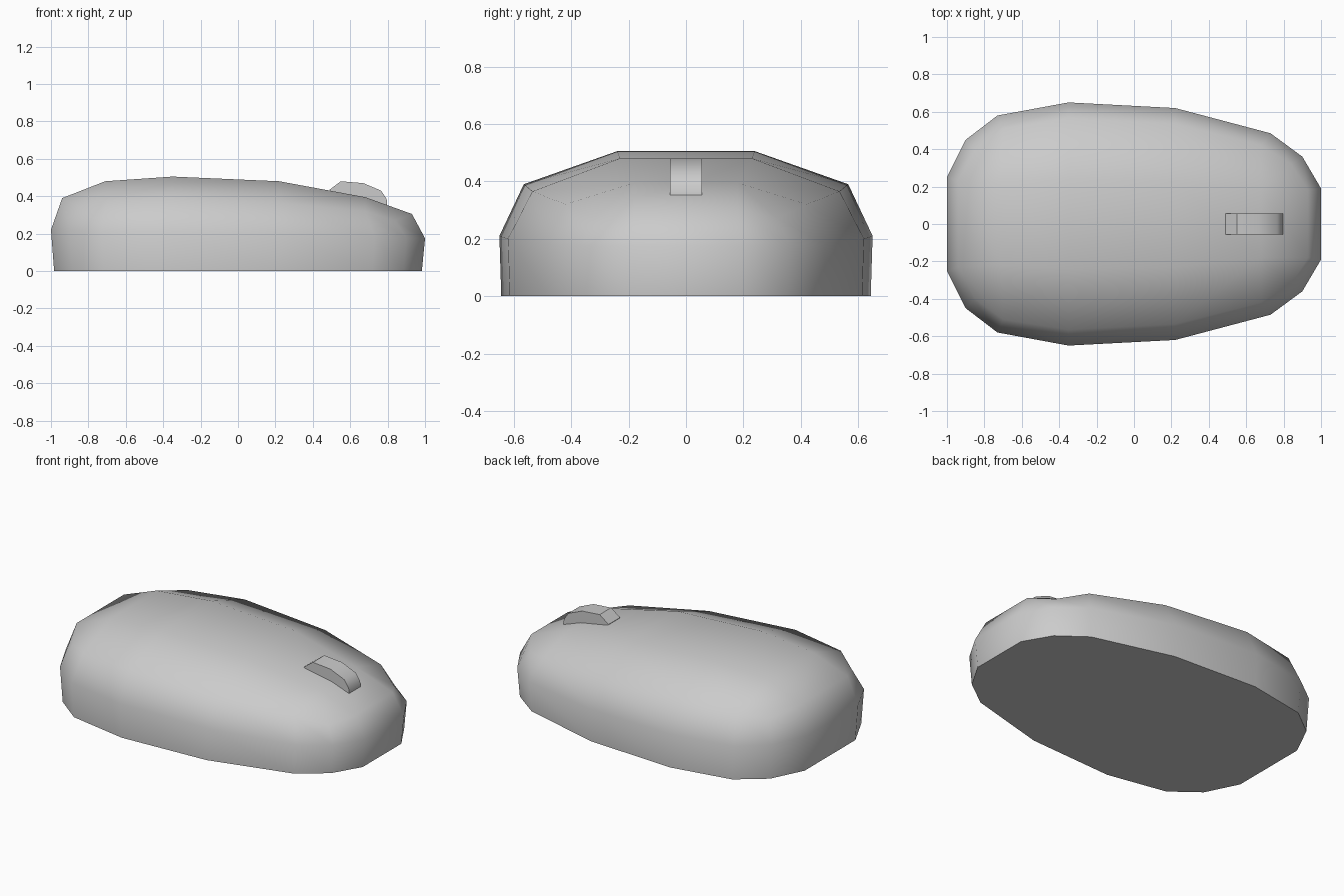
import bpy, bmesh, math

cube = bpy.data.objects.get("Cube")
if cube:
    bpy.data.objects.remove(cube, do_unlink=True)

grey = bpy.data.materials.new("light grey")
grey.use_nodes = True
colour = (0.6, 0.6, 0.6, 1)
grey.diffuse_color = colour
grey.node_tree.nodes["Principled BSDF"].inputs["Base Color"].default_value = colour


def finish(bm, name, angle):
    """Turn a bmesh into a smooth shaded object."""
    bmesh.ops.recalc_face_normals(bm, faces=bm.faces)
    mesh = bpy.data.meshes.new(name)
    bm.to_mesh(mesh)
    bm.free()
    mesh.materials.append(grey)
    obj = bpy.data.objects.new(name, mesh)
    bpy.context.collection.objects.link(obj)
    bpy.ops.object.select_all(action='DESELECT')
    obj.select_set(True)
    bpy.context.view_layer.objects.active = obj
    bpy.ops.object.shade_smooth_by_angle(angle=math.radians(angle))
    return obj


# Half outlines of the shell, from the palm end (-x) to the button end (+x)
rim = [(-1, .25, .22), (-.9, .45, .215), (-.73, .58, .21), (-.35, .65, .21),
       (.22, .62, .2), (.73, .485, .18), (.9, .36, .175), (1, .19, .175)]
shoulder = [(-.94, .23, .39), (-.85, .4, .345), (-.7, .51, .375), (-.35, .565, .39),
            (.22, .535, .365), (.68, .42, .32), (.84, .32, .27), (.93, .18, .305)]
crown = [(-.71, .22, .48), (-.35, .24, .505), (.22, .23, .48), (.68, .18, .395)]
base = [(x * .983, y * .99, 0) for x, y, z in rim]

# Body shell
bm = bmesh.new()


def pair(points):
    """Make the left and right vertices of a half outline."""
    return [[bm.verts.new((x, s * y, z)) for x, y, z in points] for s in (1, -1)]


bases, rims, shoulders, crowns = map(pair, (base, rim, shoulder, crown))

for lower, upper in ((bases, rims), (rims, shoulders)):
    low = lower[0] + lower[1][::-1]
    up = upper[0] + upper[1][::-1]
    for i in range(len(low)):
        j = (i + 1) % len(low)
        bm.faces.new((low[i], low[j], up[j], up[i]))

for sh, cr in zip(shoulders, crowns):
    bm.faces.new((sh[0], sh[1], sh[2], cr[0]))
    bm.faces.new((cr[3], sh[5], sh[6], sh[7]))
    for i in range(3):
        bm.faces.new((sh[i + 2], sh[i + 3], cr[i + 1], cr[i]))

# Middle strip along the top, and the flat underside
left, right = [[sh[0]] + cr + [sh[7]] for sh, cr in zip(shoulders, crowns)]
for i in range(len(left) - 1):
    bm.faces.new((left[i], left[i + 1], right[i + 1], right[i]))
bm.faces.new(bases[0] + bases[1][::-1])
finish(bm, "mouse_body", 60)

# Scroll wheel: a faceted side profile extruded across the body
profile = [(.49, .435), (.55, .48), (.67, .47), (.765, .43), (.795, .385),
           (.797, .35), (.72, .3), (.56, .34)]
bm = bmesh.new()
side = bm.faces.new([bm.verts.new((x, -.056, z)) for x, z in profile])
out = bmesh.ops.extrude_face_region(bm, geom=[side])["geom"]
bmesh.ops.translate(bm, vec=(0, .112, 0),
                    verts=[v for v in out if isinstance(v, bmesh.types.BMVert)])
finish(bm, "scroll_wheel", 40)
